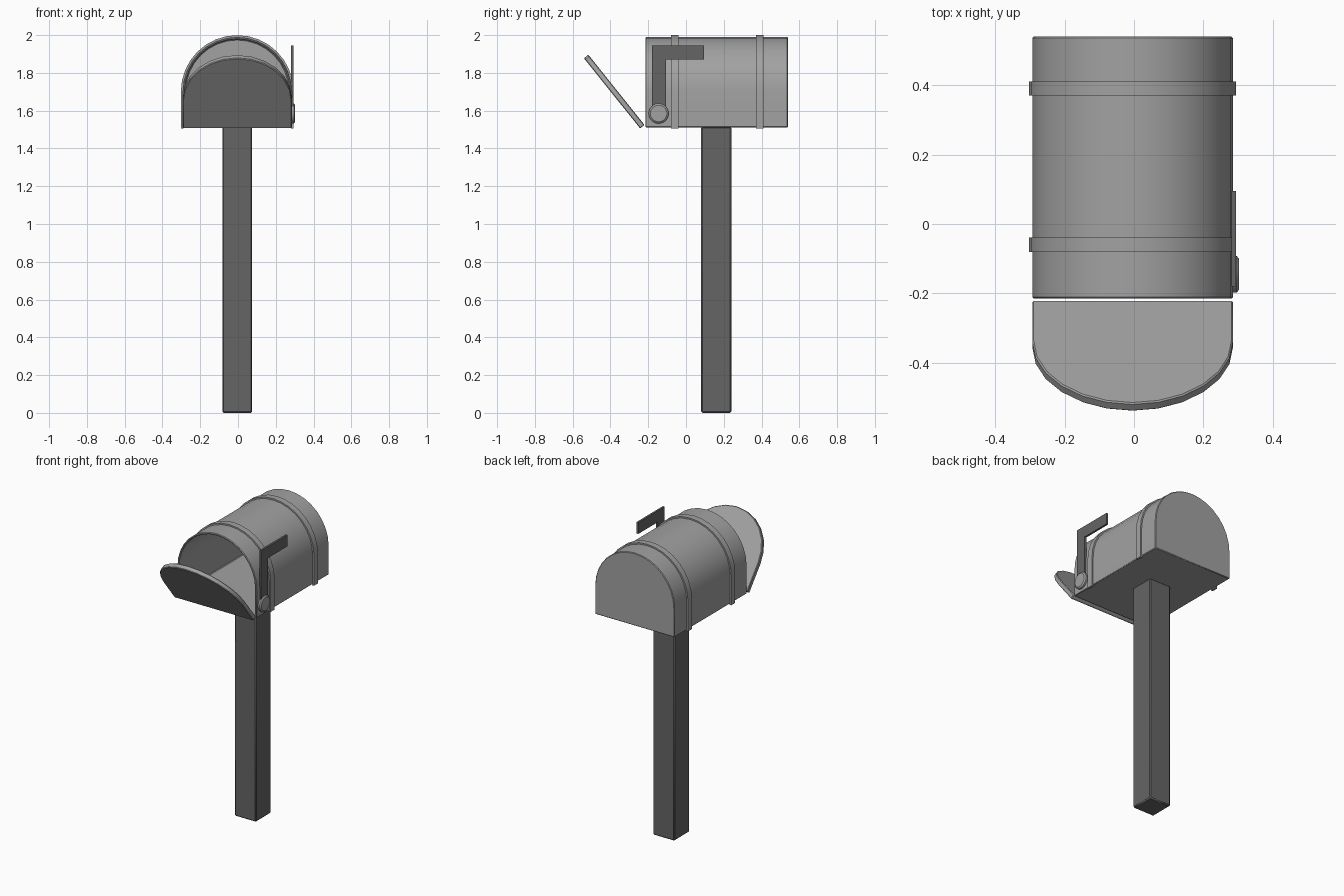
import bpy, bmesh, math
from mathutils import Matrix, Vector

if "Cube" in bpy.data.objects:
    bpy.data.objects.remove(bpy.data.objects["Cube"])

CX = -0.004  # mailbox centre in x


def material(name, v):
    m = bpy.data.materials.new(name)
    m.diffuse_color = (v, v, v, 1)
    m.use_nodes = True
    m.node_tree.nodes["Principled BSDF"].inputs["Base Color"].default_value = m.diffuse_color
    return m


LIGHT = material("light grey metal", 0.36)
DARK = material("dark grey", 0.13)


def finish(bm, name, mat, bevel=0.0, matrix=None):
    bmesh.ops.recalc_face_normals(bm, faces=bm.faces)
    me = bpy.data.meshes.new(name)
    bm.to_mesh(me)
    bm.free()
    me.materials.append(mat)
    ob = bpy.data.objects.new(name, me)
    bpy.context.collection.objects.link(ob)
    if matrix:
        ob.matrix_world = matrix
    if bevel:
        b = ob.modifiers.new("bevel", 'BEVEL')
        b.width, b.segments = bevel, 1
        b.limit_method, b.angle_limit = 'ANGLE', math.radians(50)
    bpy.ops.object.select_all(action='DESELECT')
    bpy.context.view_layer.objects.active = ob
    ob.select_set(True)
    bpy.ops.object.shade_smooth_by_angle(angle=math.radians(30))
    return ob


def arch(r, base, spring, n=16):
    """Outline of straight sides topped by a half circle, as (x, z)."""
    arc = [(r * math.cos(math.pi * i / n), spring + r * math.sin(math.pi * i / n))
           for i in range(n + 1)]
    return [(r, base)] + arc + [(-r, base)]


def prism(pts, to3d, offset):
    """Extrude a closed outline; returns the bmesh and its first cap."""
    bm = bmesh.new()
    cap = bm.faces.new([bm.verts.new(to3d(p)) for p in pts])
    res = bmesh.ops.extrude_face_region(bm, geom=[cap], use_keep_orig=True)
    bmesh.ops.translate(bm, vec=offset,
                        verts=[v for v in res['geom'] if isinstance(v, bmesh.types.BMVert)])
    return bm, cap


def box(name, lo, hi, mat, bevel):
    lo, hi = Vector(lo), Vector(hi)
    bm = bmesh.new()
    bmesh.ops.create_cube(bm, size=1, matrix=Matrix.Translation((lo + hi) / 2)
                          @ Matrix.Diagonal((*(hi - lo), 1)))
    return finish(bm, name, mat, bevel)


# Post
box("post", (-0.083, 0.08, 0), (0.075, 0.24, 1.515), DARK, 0.007)

# Hollow box, open at the front
bm, front = prism(arch(0.289, 1.512, 1.701), lambda p: (CX + p[0], -0.215, p[1]), (0, 0.755, 0))
bmesh.ops.recalc_face_normals(bm, faces=bm.faces)
bmesh.ops.inset_region(bm, faces=[front], thickness=0.012, use_even_offset=True)
inner = bmesh.ops.extrude_face_region(bm, geom=[front])
bmesh.ops.translate(bm, vec=(0, 0.74, 0),
                    verts=[v for v in inner['geom'] if isinstance(v, bmesh.types.BMVert)])
if front.is_valid:
    bmesh.ops.delete(bm, geom=[front], context='FACES')
finish(bm, "mailbox_body", LIGHT, 0.004)

# Raised bands over the arch
for label, y in (("front", -0.08), ("rear", 0.37)):
    outline = arch(0.2985, 1.505, 1.701) + arch(0.284, 1.505, 1.701)[::-1]
    bm, _ = prism(outline, lambda p: (CX + p[0], y, p[1]), (0, 0.041, 0))
    finish(bm, label + "_band", LIGHT)

# Open door, hinged at the bottom front edge and tilted outward
tilt = Matrix.Translation((CX, -0.243, 1.506)) @ Matrix.Rotation(math.atan2(0.297, 0.371), 4, 'X')
bm, _ = prism(arch(0.289, 0, 0.187, 12), lambda p: (p[0], 0, p[1]), (0, 0.03, 0))
finish(bm, "door", LIGHT, 0.004, tilt)

# Raised signal flag
flag = [(-0.18, 1.58), (-0.107, 1.58), (-0.107, 1.87), (0.095, 1.87), (0.095, 1.945), (-0.18, 1.945)]
bm, _ = prism(flag, lambda p: (0.281, p[0], p[1]), (0.013, 0, 0))
finish(bm, "flag", DARK)

# Round flag pivot: base plate and cap
for name, r1, r2, x0, x1 in (("pivot_plate", 0.053, 0.053, 0.281, 0.296),
                             ("pivot_cap", 0.053, 0.044, 0.296, 0.303)):
    bm = bmesh.new()
    bmesh.ops.create_cone(bm, cap_ends=True, segments=24, radius1=r1, radius2=r2, depth=x1 - x0,
                          matrix=Matrix.Translation(((x0 + x1) / 2, -0.145, 1.585))
                          @ Matrix.Rotation(math.pi / 2, 4, 'Y'))
    finish(bm, name, LIGHT)
